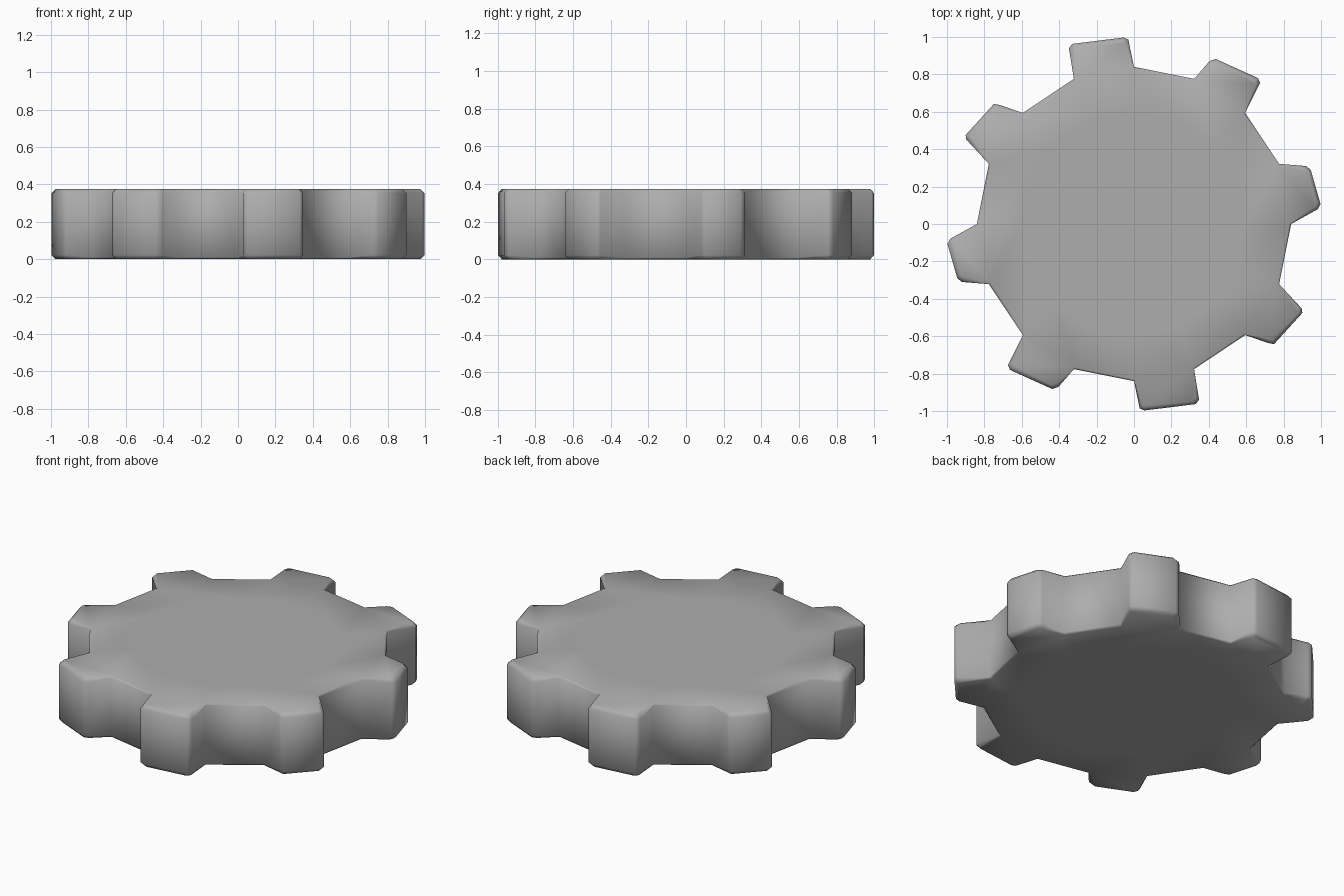
import bpy, bmesh
from math import cos, sin, pi
from mathutils import Vector

if "Cube" in bpy.data.objects:
    bpy.data.objects.remove(bpy.data.objects["Cube"])

HEIGHT, CH, ROOT_CH = 0.375, 0.022, 0.01
ROOT_R, INNER_R = 0.84, 0.6

# Tip corners of four differing teeth (counter-clockwise), repeated by a half turn
tips = [
    [(.984, .08), (.997, .107), (.945, .29), (.92, .31)],
    [(.674, .754), (.663, .78), (.438, .882), (.405, .872)],
    [(-.03, .985), (-.055, .997), (-.33, .963), (-.348, .94)],
    [(-.72, .637), (-.749, .642), (-.9, .476), (-.898, .453)],
]
tips += [[(-x, -y) for x, y in t] for t in tips]


def polar(r, i):
    return Vector((r * cos(i * pi / 8), r * sin(i * pi / 8)))


# Outline: each tooth is root, four tip corners, root
outline, inset, drop = [], [], []
for k, tip in enumerate(tips):
    a, b = polar(ROOT_R, 2 * k), polar(ROOT_R, 2 * k + 1)
    mid = (a + b) / 2
    for p in [a] + [Vector(t) for t in tip] + [b]:
        is_root = p in (a, b)
        outline.append(p)
        inset.append(p * (1 - ROOT_CH / ROOT_R) if is_root else p + (mid - p).normalized() * CH)
        drop.append(ROOT_CH if is_root else CH)

bm = bmesh.new()


def ring(points, heights):
    return [bm.verts.new((p.x, p.y, z)) for p, z in zip(points, heights)]


n = len(outline)
levels = [ring(inset, [0] * n), ring(outline, drop),
          ring(outline, [HEIGHT - d for d in drop]), ring(inset, [HEIGHT] * n)]

# Rim walls and chamfers
for lo, hi in zip(levels, levels[1:]):
    for i in range(n):
        j = (i + 1) % n
        bm.faces.new((lo[i], lo[j], hi[j], hi[i]))

# Top and bottom: tooth caps, surrounding band, flat centre
for edge, z in ((levels[0], 0), (levels[3], HEIGHT)):
    inner = ring([polar(INNER_R, i) for i in range(16)], [z] * 16)
    bm.faces.new(inner)
    roots = []
    for k in range(8):
        bm.faces.new(edge[6 * k:6 * k + 6])
        roots += [edge[6 * k], edge[6 * k + 5]]
    for i in range(16):
        j = (i + 1) % 16
        bm.faces.new((inner[i], roots[i], roots[j], inner[j]))

bmesh.ops.recalc_face_normals(bm, faces=bm.faces)
mesh = bpy.data.meshes.new("gear_wheel")
bm.to_mesh(mesh)
bm.free()
gear = bpy.data.objects.new("gear_wheel", mesh)
bpy.context.collection.objects.link(gear)

# Dark grey metal
metal = bpy.data.materials.new("dark_grey_metal")
metal.diffuse_color = (0.42, 0.42, 0.42, 1)
metal.use_nodes = True
metal.node_tree.nodes["Principled BSDF"].inputs["Base Color"].default_value = metal.diffuse_color
mesh.materials.append(metal)

# Soft shading across the chamfers
bpy.context.view_layer.objects.active = gear
gear.select_set(True)
bpy.ops.object.shade_smooth_by_angle(angle=pi * 0.4)
